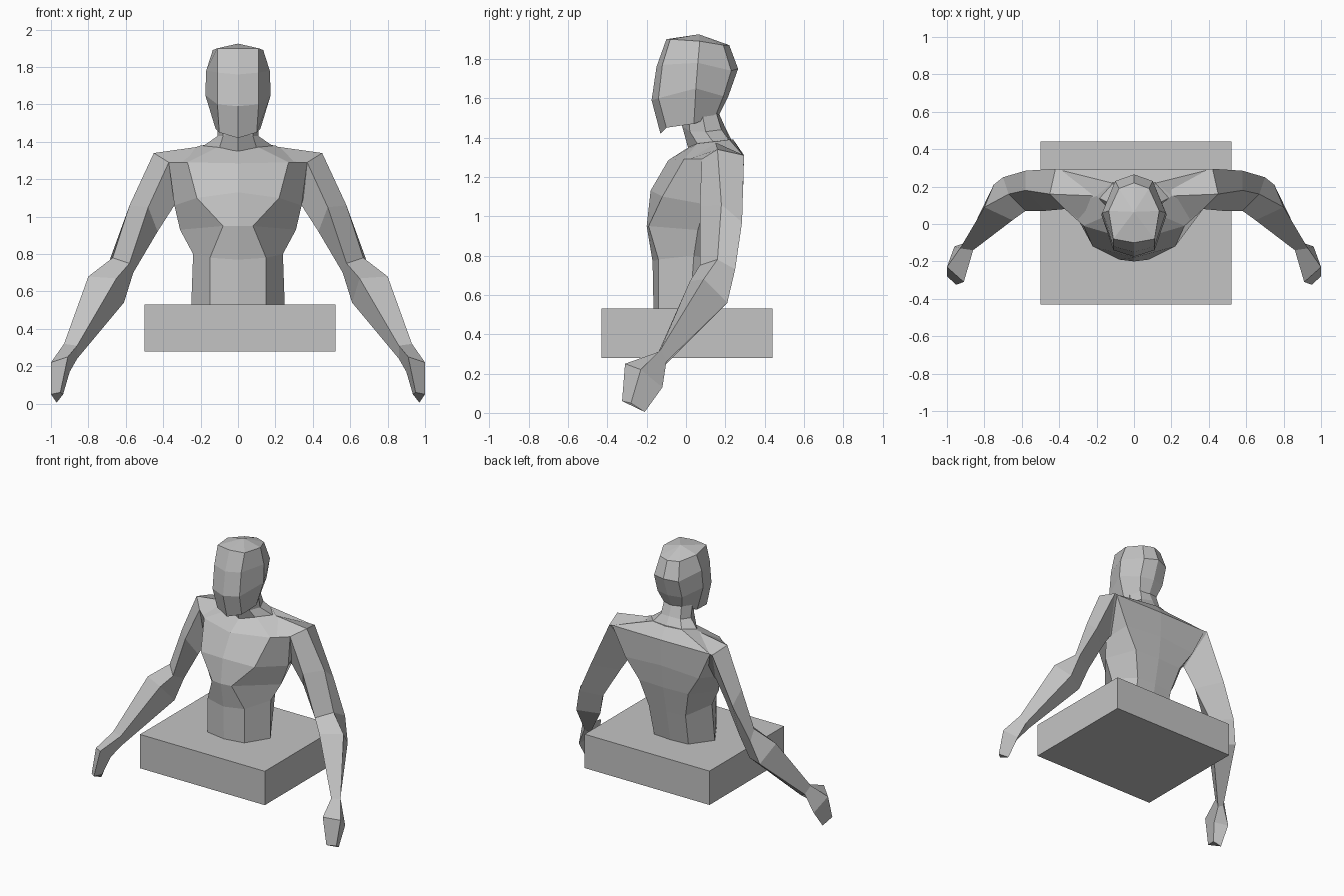
import bpy, bmesh

grey = bpy.data.materials.new("clay_grey")
grey.diffuse_color = (0.55, 0.55, 0.55, 1)


def finish(name, bm):
    bmesh.ops.recalc_face_normals(bm, faces=bm.faces)
    mesh = bpy.data.meshes.new(name)
    bm.to_mesh(mesh)
    bm.free()
    mesh.materials.append(grey)
    obj = bpy.data.objects.new(name, mesh)
    bpy.context.collection.objects.link(obj)
    return obj


def loft(name, rings, apex=None):
    """Skin closed rings of points, capping both ends."""
    bm = bmesh.new()
    vs = [[bm.verts.new(p) for p in r] for r in rings]
    n = len(rings[0])
    for a, b in zip(vs, vs[1:]):
        for i in range(n):
            j = (i + 1) % n
            bm.faces.new((a[i], a[j], b[j], b[i]))
    bm.faces.new(vs[0])
    if apex:
        tip = bm.verts.new(apex)
        for i in range(n):
            bm.faces.new((vs[-1][i], vs[-1][(i + 1) % n], tip))
    else:
        bm.faces.new(vs[-1])
    return finish(name, bm)


def mirrored(half):
    """Close a half section running from front centre to back centre."""
    return half + [(-x, y, z) for x, y, z in half[-2:0:-1]]


# Base block
bm = bmesh.new()
bmesh.ops.create_cube(bm, size=1)
for v in bm.verts:
    v.co = (0.01 + v.co.x * 1.02, 0.005 + v.co.y * 0.87, 0.405 + v.co.z * 0.25)
finish("base_block", bm)

# Torso, from waist to neck base
torso = [
    [(0, -.165, .52), (.15, -.14, .52), (.25, .02, .52), (.14, .17, .52), (0, .18, .52)],
    [(0, -.17, .77), (.15, -.14, .78), (.24, .04, .80), (.15, .22, .76), (0, .23, .76)],
    [(0, -.20, .95), (.08, -.19, .95), (.31, .06, .93), (.20, .26, .95), (0, .27, .95)],
    [(0, -.18, 1.13), (.22, -.12, 1.10), (.34, .10, 1.06), (.30, .28, 1.10), (0, .29, 1.12)],
    [(0, -.09, 1.285), (.27, -.01, 1.29), (.37, .08, 1.29), (.40, .29, 1.31), (0, .295, 1.31)],
    [(0, .02, 1.355), (.11, .06, 1.37), (.20, .15, 1.38), (.12, .22, 1.39), (0, .24, 1.39)],
]
loft("torso", [mirrored(r) for r in torso])

# Neck
neck = [
    [(0, .01, 1.35), (.10, .06, 1.365), (.19, .14, 1.375), (.12, .22, 1.385), (0, .235, 1.38)],
    [(0, -.02, 1.46), (.08, .02, 1.43), (.11, .10, 1.43), (.08, .18, 1.44), (0, .20, 1.45)],
    [(0, -.03, 1.53), (.08, .01, 1.53), (.11, .08, 1.53), (.07, .15, 1.54), (0, .16, 1.54)],
]
loft("neck", [mirrored(r) for r in neck])

# Head, from jaw to crown
head = [
    [(0, -.13, 1.42), (.10, -.10, 1.45), (.12, .04, 1.47), (.07, .15, 1.51), (0, .17, 1.52)],
    [(0, -.175, 1.59), (.11, -.14, 1.60), (.175, .05, 1.65), (.10, .19, 1.61), (0, .215, 1.61)],
    [(0, -.15, 1.76), (.11, -.12, 1.77), (.17, .06, 1.78), (.10, .23, 1.74), (0, .265, 1.75)],
    [(0, -.10, 1.90), (.11, -.08, 1.90), (.135, .07, 1.89), (.08, .19, 1.87), (0, .22, 1.87)],
]
loft("head", [mirrored(r) for r in head], apex=(0, .065, 1.925))

# Arms: each ring is front, outer, back, inner
arm = [
    [(.27, .00, 1.285), (.20, .15, 1.375), (.20, .27, 1.32), (.20, .12, 1.10)],
    [(.37, .08, 1.29), (.45, .16, 1.34), (.42, .295, 1.31), (.34, .14, 1.06)],
    [(.48, .07, 1.05), (.58, .18, 1.06), (.58, .285, .97), (.43, .15, .92)],
    [(.58, .07, .75), (.67, .16, .78), (.70, .25, .73), (.56, .17, .70)],
    [(.65, .02, .67), (.80, .09, .68), (.75, .21, .56), (.61, .13, .54)],
]
# Hands: continue from the wrist to the fingertips
hand = [
    [(.86, -.14, .31), (.93, -.13, .32), (.90, -.10, .26), (.86, -.11, .24)],
    [(.91, -.31, .25), (1.0, -.23, .22), (.96, -.12, .13), (.90, -.20, .17)],
    [(.95, -.325, .06), (1.0, -.28, .05), (.97, -.21, .005), (.935, -.25, .05)],
]
for side, s in (("left", 1), ("right", -1)):
    flip = lambda rings: [[(s * x, y, z) for x, y, z in r] for r in rings]
    loft(side + "_arm", flip(arm + hand[:1]))
    loft(side + "_hand", flip(hand))
